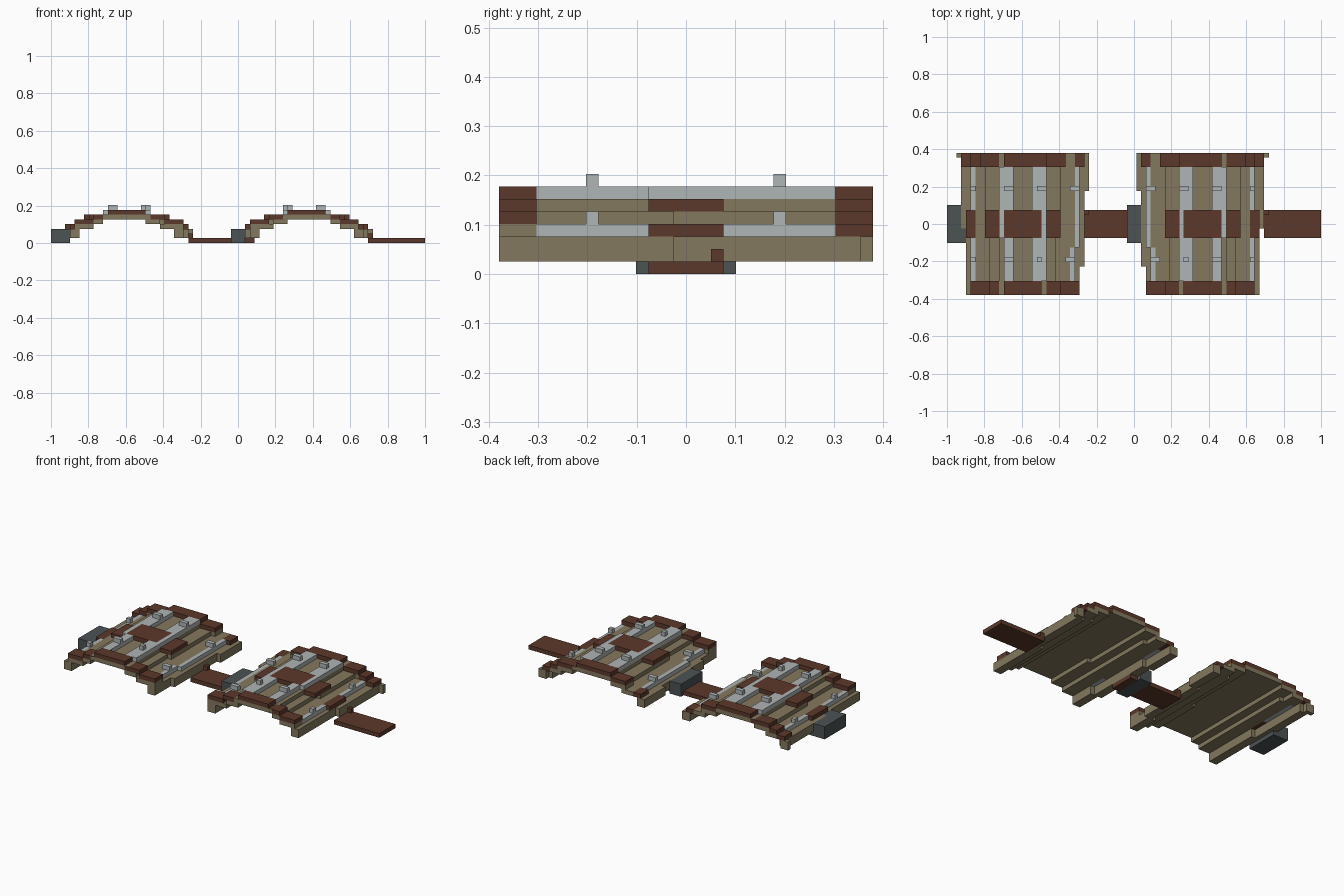
import bpy, bmesh
from mathutils import Matrix, Vector

cube = bpy.data.objects.get("Cube")
if cube:
    bpy.data.objects.remove(cube)

UNIT = 2 / 79      # size of one block
MIRROR = 70        # the second shell is the first one reflected: i -> MIRROR - i


def material(name, rgb):
    linear = [((c / 255 + 0.055) / 1.055) ** 2.4 for c in rgb] + [1]
    mat = bpy.data.materials.new(name)
    mat.use_nodes = True
    mat.diffuse_color = linear
    mat.node_tree.nodes["Principled BSDF"].inputs["Base Color"].default_value = linear
    return mat


tan = material("tan_cloth", (132, 120, 94))
brown = material("brown_leather", (92, 56, 43))
silver = material("light_metal", (175, 181, 181))
iron = material("dark_metal", (76, 82, 84))


def build(name, mat, boxes, mirrored=False):
    """One object of blocks; each box is x range, y range, base, height (in units)."""
    bm = bmesh.new()
    for (x0, x1), (y0, y1), z, height in boxes:
        if mirrored:
            x0, x1 = MIRROR - x1, MIRROR - x0
        size = Vector((x1 - x0, y1 - y0, height)) * UNIT
        middle = Vector(((x0 + x1) / 2 - 39.5, (y0 + y1) / 2 - 15, z + height / 2)) * UNIT
        bmesh.ops.create_cube(bm, size=1, matrix=Matrix.Translation(middle) @ Matrix.Diagonal(size).to_4x4())
    mesh = bpy.data.meshes.new(name)
    bm.to_mesh(mesh)
    bm.free()
    mesh.materials.append(mat)
    obj = bpy.data.objects.new(name, mesh)
    bpy.context.collection.objects.link(obj)


# Depth ranges shared by the parts
ALL, FRONT, BACK, MID = (0, 30), (0, 3), (27, 30), (12, 18)
LOW, HIGH, INNER = (3, 12), (18, 27), (3, 27)

for side, flip in (("left", True), ("right", False)):
    def part(name, mat, *boxes):
        build(f"{side}_{name}", mat, boxes, flip)

    # Curved cloth shell, flaring towards the back
    part("shell_top", tan, ((11, 21), ALL, 5, 1))
    part("shell_outer_step", tan,
         ((9, 11), (0, 14), 4, 1), ((8, 11), (14, 27), 4, 1), ((7, 11), BACK, 4, 1))
    part("shell_inner_step", tan,
         ((20, 23), (0, 12), 4, 1), ((21, 24), (12, 27), 4, 1), ((21, 25), BACK, 4, 1))
    part("shell_outer_slat", tan,
         ((5, 9), FRONT, 3, 1), ((6, 9), INNER, 3, 1), ((5, 8), BACK, 3, 1))
    part("shell_inner_slat", tan,
         ((23, 28), FRONT, 3, 1), ((23, 26), (3, 10), 3, 1),
         ((23, 27), (10, 27), 3, 1), ((24, 27), BACK, 3, 1))
    part("outer_skirt", tan,
         ((4, 6), (0, 14), 1, 2), ((3, 5), (14, 29), 1, 2), ((2, 4), (29, 30), 1, 2))
    part("inner_skirt", tan,
         ((26, 28), (0, 6), 1, 2), ((27, 29), (6, 22), 1, 2), ((28, 30), (22, 30), 1, 2))

    # Leather rims
    part("front_rim", brown,
         ((5, 9), FRONT, 4, 1), ((9, 12), FRONT, 5, 1), ((12, 20), FRONT, 6, 1),
         ((20, 24), FRONT, 5, 1), ((24, 28), FRONT, 4, 1))
    part("back_rim", brown,
         ((3, 5), BACK, 3, 1), ((5, 7), BACK, 4, 1), ((7, 12), BACK, 5, 1),
         ((12, 21), BACK, 6, 1), ((21, 25), BACK, 5, 1), ((27, 29), BACK, 3, 1))

    # Leather band across the middle
    part("middle_band", brown,
         ((4, 6), MID, 3, 1), ((8, 11), MID, 5, 1),
         ((12, 20), MID, 6, 1), ((21, 24), MID, 5, 1))

    # Metal bars running front to back
    part("outer_bar", silver,
         ((12, 14), LOW, 6, 1), ((11, 12), MID, 6, 1), ((11, 14), HIGH, 6, 1))
    part("inner_bar", silver,
         ((18, 21), LOW, 6, 1), ((20, 21), MID, 6, 1), ((18, 21), HIGH, 6, 1))
    part("outer_edge_bar", silver, ((5, 6), LOW, 3, 1), ((5, 6), HIGH, 3, 1))
    part("inner_edge_bar", silver, ((26, 27), (3, 10), 3, 1), ((27, 28), (10, 27), 3, 1))

    # Studs on the bars
    for label, y, grow in (("front", 7, 0), ("back", 22, 1)):
        row = (y, y + 1)
        part(f"{label}_studs", silver,
             ((5, 6), row, 4, 1), ((12, 14), row, 7, 1),
             ((19, 20 + grow), row, 7, 1), ((25 + grow, 27 + grow), row, 4, 1))

# Flat straps with a small tab where each one starts
build("middle_strap", brown, [((29, 38), MID, 0, 1), ((29, 30), (17, 18), 1, 1), ((41, 43), MID, 0, 1)])
build("end_strap", brown, [((67, 79), MID, 0, 1), ((67, 68), (17, 18), 1, 1)])

# Buckles
build("end_buckle", iron, [((0, 4), (11, 19), 0, 3)])
build("middle_buckle", iron, [((38, 41), (11, 19), 0, 3)])
